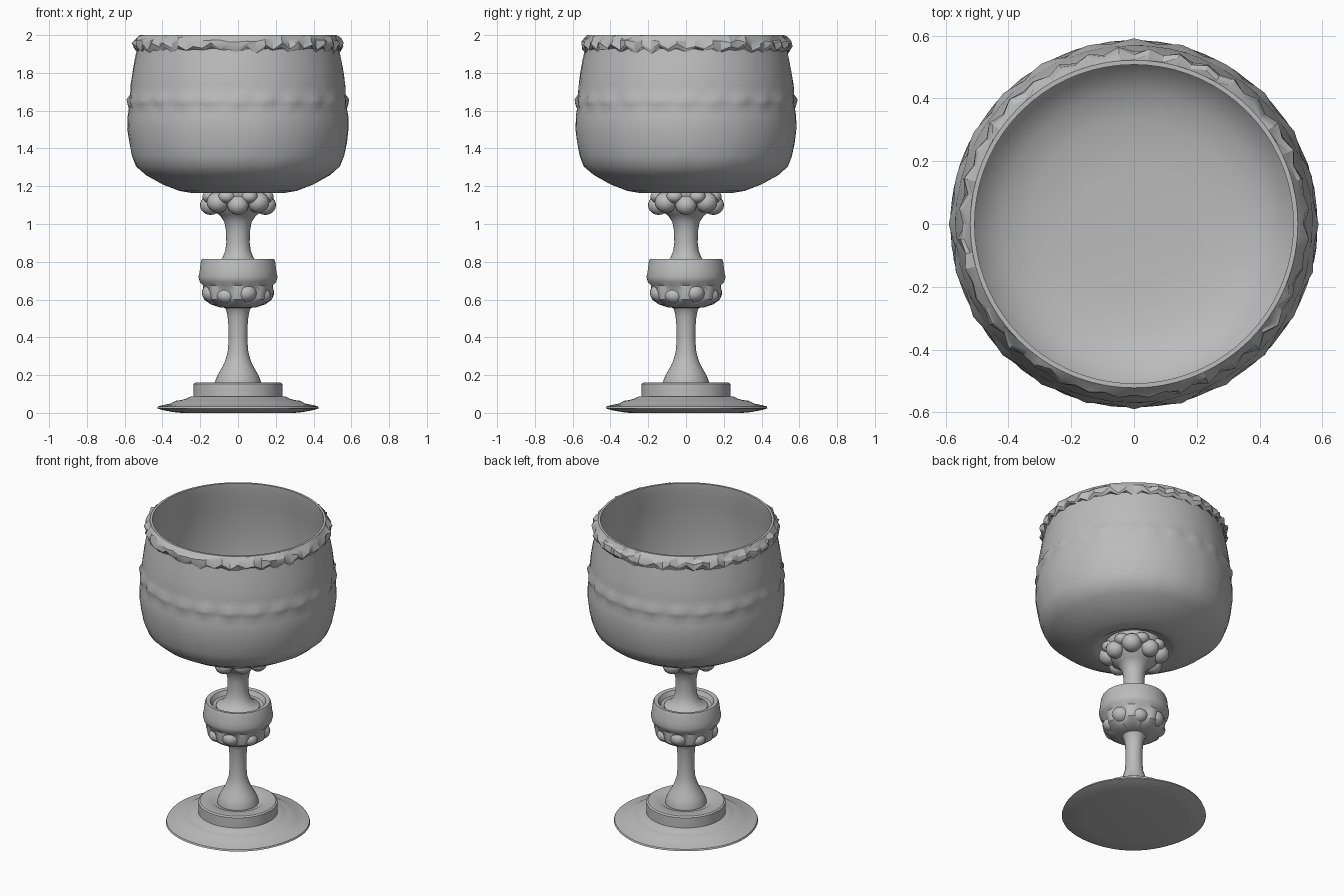
import bpy, bmesh, math, random
from mathutils import Vector
random.seed(4)

mat = bpy.data.materials.new("cast_grey")
mat.diffuse_color = (0.5, 0.5, 0.5, 1)


def finish(bm, name, angle=35):
    bmesh.ops.recalc_face_normals(bm, faces=bm.faces)
    me = bpy.data.meshes.new(name)
    bm.to_mesh(me)
    bm.free()
    me.materials.append(mat)
    ob = bpy.data.objects.new(name, me)
    bpy.context.collection.objects.link(ob)
    bpy.ops.object.select_all(action='DESELECT')
    ob.select_set(True)
    bpy.context.view_layer.objects.active = ob
    bpy.ops.object.shade_smooth_by_angle(angle=math.radians(angle))
    return ob


def lathe(name, profile, segs=64, bump=None, angle=35):
    """Spin (radius, height) points; radius 0 makes a pole."""
    bm = bmesh.new()
    rings = []
    for i, (r, z) in enumerate(profile):
        if r == 0:
            rings.append([bm.verts.new((0, 0, z))] * segs)
            continue
        ring = []
        for k in range(segs):
            dr, dz = bump(i, r, z, k) if bump else (0, 0)
            a = math.tau * k / segs
            ring.append(bm.verts.new(((r + dr) * math.cos(a), (r + dr) * math.sin(a), z + dz)))
        rings.append(ring)
    for a, b in zip(rings, rings[1:]):
        for k in range(segs):
            n = (k + 1) % segs
            vs = list(dict.fromkeys([a[k], a[n], b[n], b[k]]))
            bm.faces.new(vs)
    return finish(bm, name, angle)


def beads(name, count, ring_r, z, size, offset=0.0):
    """Ring of ellipsoid beads."""
    bm = bmesh.new()
    for k in range(count):
        a = offset + math.tau * k / count
        new = bmesh.ops.create_uvsphere(bm, u_segments=20, v_segments=12, radius=1)["verts"]
        for v in new:
            v.co = Vector((v.co.x * size[0], v.co.y * size[0], v.co.z * size[1])) + \
                Vector((ring_r * math.cos(a), ring_r * math.sin(a), z))
    return finish(bm, name, 80)


# Bowl: hollow body with a slightly beaded waist and hammered surface
def bowl_bump(i, r, z, k):
    if abs(z - 1.65) < 0.02 and r > 0.56:
        return (0.006 * math.cos(k * math.tau / 4) + random.uniform(-.003, .003), 0)
    if r > 0.45 and 1.25 < z < 1.9:
        return (random.uniform(-.0015, .0015), 0)
    return (0, 0)


lathe("bowl", [
    (0, 1.19), (0.19, 1.19), (0.225, 1.165), (0.25, 1.165), (0.31, 1.175), (0.40, 1.21),
    (0.49, 1.26), (0.54, 1.305), (0.562, 1.36), (0.576, 1.43), (0.585, 1.50), (0.584, 1.57),
    (0.577, 1.61), (0.581, 1.635), (0.583, 1.66), (0.572, 1.685), (0.569, 1.73), (0.559, 1.80),
    (0.546, 1.87), (0.534, 1.93), (0.522, 2.0), (0.508, 2.0), (0.510, 1.95), (0.53, 1.85), (0.545, 1.70),
    (0.555, 1.52), (0.54, 1.39), (0.50, 1.31), (0.42, 1.255), (0.33, 1.225), (0.2, 1.215), (0, 1.21),
], 96, bowl_bump, 45)


# Rim: ragged leafy band wrapped around the lip
def rim_bump(i, r, z, k):
    if i in (0, 5, 6):
        return (0, 0)
    tooth = 0.012 if k % 2 else -0.010
    return (random.uniform(-.006, .006) + tooth * 0.7,
            random.uniform(-.012, .012) + (tooth if i < 3 else 0))


lathe("rim_band", [(0.530, 1.925), (0.543, 1.920), (0.552, 1.938), (0.548, 1.965),
                   (0.535, 1.982), (0.522, 2.0), (0.508, 2.0)], 72, rim_bump, 25)

# Beads and collar beneath the bowl
beads("bowl_bead_low", 4, 0.145, 1.10, (0.056, 0.052))
beads("bowl_bead_diagonal", 4, 0.150, 1.115, (0.060, 0.055), math.pi / 4)
beads("bowl_bead_upper", 8, 0.155, 1.145, (0.045, 0.035), math.pi / 8)

# Upper stem with flared ends
lathe("upper_stem", [
    (0, 1.20), (0.17, 1.20), (0.165, 1.12), (0.135, 1.07), (0.095, 1.045), (0.072, 1.01), (0.063, 0.96),
    (0.062, 0.90), (0.067, 0.86), (0.08, 0.825), (0.10, 0.80), (0.13, 0.785), (0.13, 0.72), (0, 0.72)], 48)

# Knop: cupped collar with a lobed underside
def knop_bump(i, r, z, k):
    if 0.58 < z < 0.67:
        return (0.010 * math.cos(8 * math.tau * k / 64), 0)
    return (0, 0)


lathe("knop", [
    (0, 0.775), (0.12, 0.775), (0.15, 0.785), (0.165, 0.812), (0.190, 0.816), (0.197, 0.80), (0.203, 0.75),
    (0.209, 0.72), (0.203, 0.695), (0.185, 0.675), (0.178, 0.64), (0.170, 0.60), (0.145, 0.575),
    (0.09, 0.557), (0, 0.555)], 64, knop_bump)
beads("knop_bead", 4, 0.142, 0.635, (0.056, 0.050), math.radians(-72))
beads("knop_bead_low", 4, 0.138, 0.62, (0.052, 0.042), math.radians(-27))

# Lower stem flaring into the foot
lathe("lower_stem", [
    (0, 0.58), (0.085, 0.572), (0.064, 0.55), (0.055, 0.51), (0.050, 0.45), (0.050, 0.38), (0.055, 0.32),
    (0.068, 0.275), (0.088, 0.235), (0.108, 0.20), (0.122, 0.165), (0.125, 0.10), (0, 0.10)], 48)

# Step on the foot
lathe("foot_step", [
    (0, 0.15), (0.14, 0.15), (0.155, 0.160), (0.225, 0.160), (0.235, 0.153), (0.236, 0.09),
    (0.236, 0.06), (0, 0.06)], 64)


# Flat spreading foot with a slightly wavy edge
def foot_bump(i, r, z, k):
    return (0.003 * math.sin(5 * math.tau * k / 64), 0) if r > 0.3 else (0, 0)


lathe("foot", [
    (0, 0.088), (0.25, 0.088), (0.275, 0.075), (0.30, 0.068), (0.33, 0.064), (0.355, 0.050), (0.40, 0.041),
    (0.424, 0.034), (0.428, 0.024), (0.40, 0.015), (0.34, 0.004), (0.30, 0.0), (0, 0.0)], 64, foot_bump)
